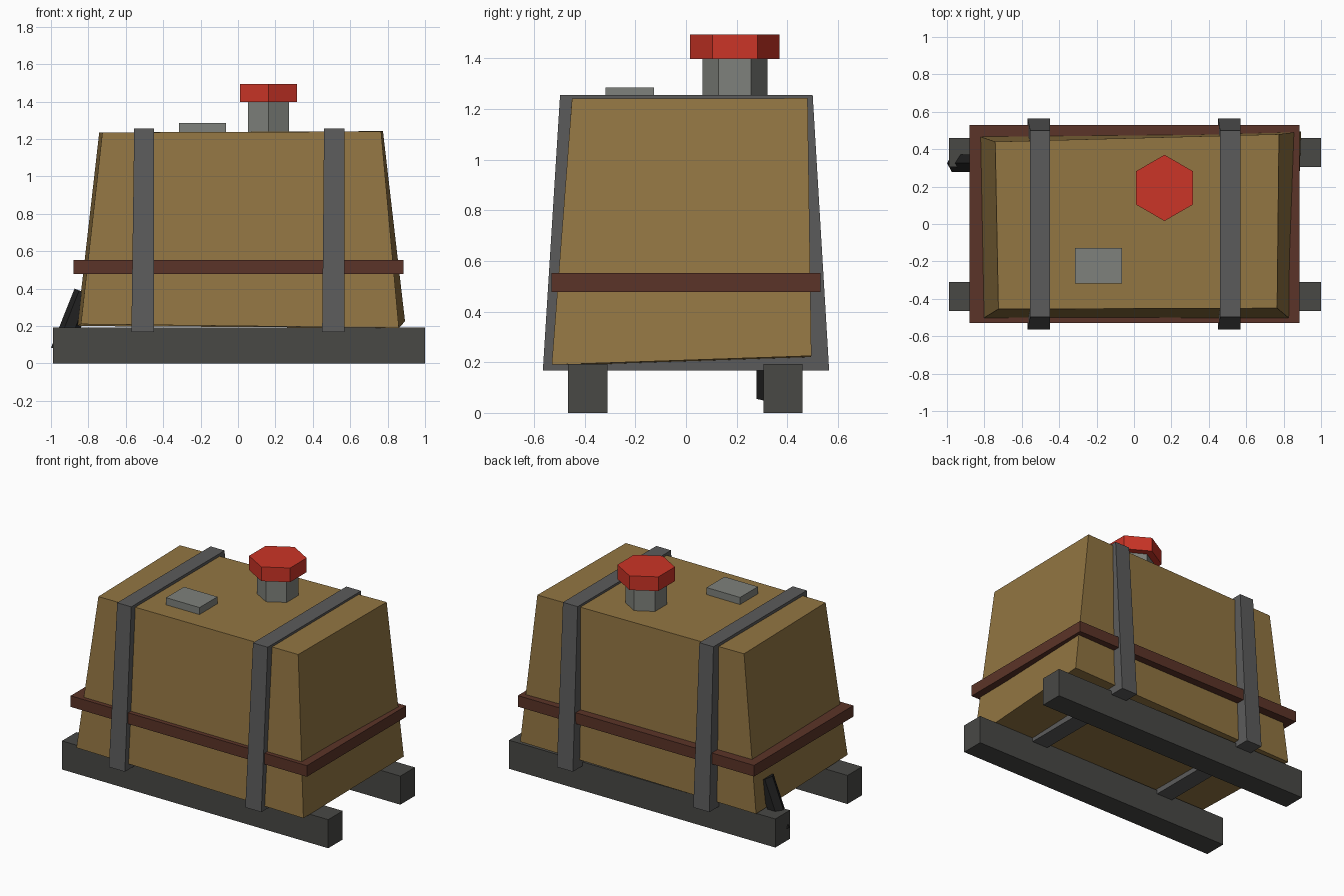
import bpy
import math
from mathutils import Vector

if "Cube" in bpy.data.objects:
    bpy.data.objects.remove(bpy.data.objects["Cube"])


def material(name, color):
    mat = bpy.data.materials.new(name)
    mat.diffuse_color = (*color, 1)
    mat.use_nodes = True
    mat.node_tree.nodes["Principled BSDF"].inputs["Base Color"].default_value = mat.diffuse_color
    return mat


TAN = material("tan", (0.29, 0.18, 0.055))
BROWN = material("brown", (0.105, 0.034, 0.021))
DARK = material("dark_grey", (0.065, 0.065, 0.06))
STRAP = material("strap_grey", (0.105, 0.105, 0.105))
STEEL = material("steel", (0.21, 0.22, 0.2))
RED = material("red", (0.6, 0.035, 0.02))
BLACK = material("black", (0.015, 0.015, 0.015))


def hexahedron(name, bottom, top, mat):
    """Six-sided block from four bottom and four top corners (counter-clockwise)."""
    faces = [(3, 2, 1, 0), (4, 5, 6, 7)]
    faces += [(i, (i + 1) % 4, (i + 1) % 4 + 4, i + 4) for i in range(4)]
    mesh = bpy.data.meshes.new(name)
    mesh.from_pydata(bottom + top, [], faces)
    mesh.materials.append(mat)
    obj = bpy.data.objects.new(name, mesh)
    bpy.context.collection.objects.link(obj)
    return obj


def rect(x0, x1, y0, y1, z):
    return [(x0, y0, z), (x1, y0, z), (x1, y1, z), (x0, y1, z)]


def box(name, x, y, z, mat):
    return hexahedron(name, rect(*x, *y, z[0]), rect(*x, *y, z[1]), mat)


def hex_prism(name, start, end, radius, mat, spin=0.0):
    """Six-sided prism running between two points."""
    a, b = Vector(start), Vector(end)
    bpy.ops.mesh.primitive_cylinder_add(vertices=6, radius=radius, depth=(b - a).length)
    obj = bpy.context.object
    obj.name = name
    lean = math.atan2(b.x - a.x, b.z - a.z)
    obj.location = (a + b) / 2
    obj.rotation_euler = (0, lean, spin)
    obj.data.materials.append(mat)
    if spin:
        # spin about the prism's own axis before leaning
        obj.rotation_mode = 'ZYX'
        obj.rotation_euler = (0, lean, spin)
    return obj


# Skids
box("front_skid", (-0.99, 1.0), (-0.465, -0.31), (0, 0.193), DARK)
box("back_skid", (-0.99, 1.0), (0.305, 0.46), (0, 0.193), DARK)

# Slightly crooked tapered tank
hexahedron("tank_body",
           [(-0.84, -0.525, 0.21), (0.86, -0.53, 0.19), (0.893, 0.495, 0.225), (-0.86, 0.48, 0.2)],
           [(-0.725, -0.455, 1.235), (0.765, -0.45, 1.24), (0.775, 0.48, 1.242), (-0.742, 0.44, 1.235)],
           TAN)

# Band around the tank
box("waist_band", (-0.88, 0.886), (-0.53, 0.53), (0.477, 0.552), BROWN)

# Tapered straps wrapping over and under
for name, b, t in (("left_strap", (-0.57, -0.45), (-0.555, -0.45)),
                   ("right_strap", (0.45, 0.57), (0.46, 0.57))):
    hexahedron(name, rect(*b, -0.565, 0.565, 0.167), rect(*t, -0.497, 0.5, 1.255), STRAP)

# Filler neck, cap and top plate
hex_prism("filler_neck", (0.163, 0.193, 1.22), (0.163, 0.193, 1.41), 0.128, STEEL)
hex_prism("filler_cap", (0.163, 0.193, 1.397), (0.163, 0.193, 1.493), 0.177, RED)
box("top_plate", (-0.315, -0.065), (-0.318, -0.127), (1.22, 1.285), STEEL)

# Leaning spout at the back left corner
hex_prism("drain_spout", (-0.949, 0.325, 0.065), (-0.824, 0.325, 0.38), 0.054, BLACK, math.radians(30))
